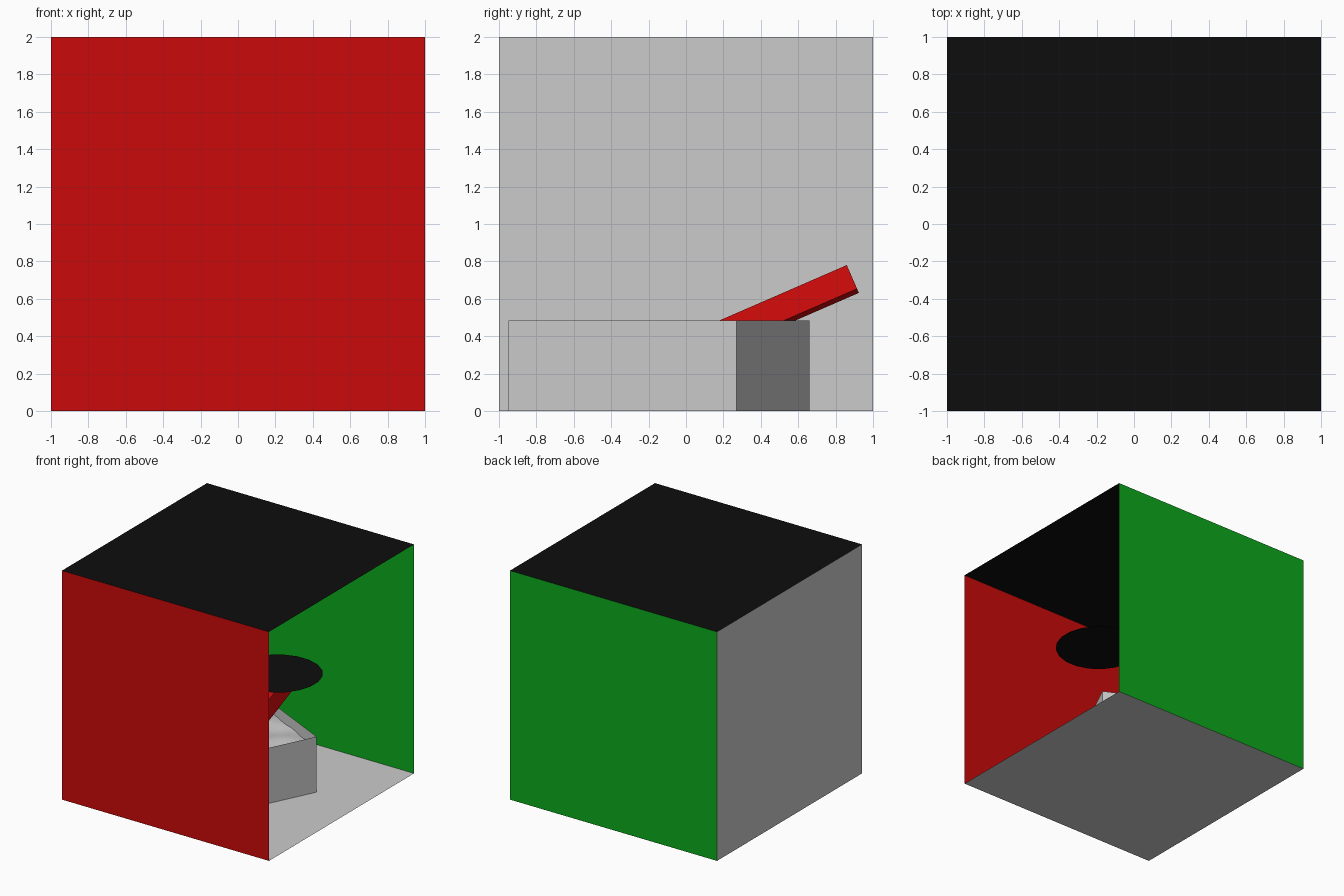
import bpy, bmesh
from math import sin, cos, pi, radians
from mathutils import Vector, Matrix

if "Cube" in bpy.data.objects:
    bpy.data.objects.remove(bpy.data.objects["Cube"])


def material(name, rgb):
    m = bpy.data.materials.new(name)
    m.diffuse_color = (*rgb, 1)
    m.use_nodes = True
    m.node_tree.nodes["Principled BSDF"].inputs["Base Color"].default_value = m.diffuse_color
    return m


RED = material("red", (0.6, 0.003, 0.003))
GREEN = material("green", (0.004, 0.4, 0.012))
BLACK = material("black", (0.004, 0.004, 0.004))


def finish(name, bm, mat=None):
    me = bpy.data.meshes.new(name)
    bm.to_mesh(me)
    bm.free()
    ob = bpy.data.objects.new(name, me)
    bpy.context.collection.objects.link(ob)
    if mat:
        me.materials.append(mat)
    return ob


def panel(name, centre, normal, mat=None):
    """Flat 2 x 2 sheet facing along normal."""
    bm = bmesh.new()
    turn = Vector((0, 0, 1)).rotation_difference(Vector(normal)).to_matrix().to_4x4()
    bmesh.ops.create_grid(bm, x_segments=1, y_segments=1, size=1,
                          matrix=Matrix.Translation(centre) @ turn)
    finish(name, bm, mat)


# Room: five thin sheets, open on the right
panel("floor", (0, 0, 0), (0, 0, 1))
panel("ceiling", (0, 0, 2), (0, 0, -1), BLACK)
panel("left_wall", (-1, 0, 1), (1, 0, 0))
panel("front_wall", (0, -1, 1), (0, 1, 0), RED)
panel("back_wall", (0, 1, 1), (0, -1, 0), GREEN)

# Hanging lamp disc
bm = bmesh.new()
bmesh.ops.create_circle(bm, cap_ends=True, segments=20, radius=0.357,
                        matrix=Matrix.Translation((0.385, 0, 1.09)) @ Matrix.Rotation(pi / 20, 4, 'Z'))
finish("lamp_disc", bm, BLACK)

# Open tank, set at an angle on the floor
corner = Vector((0.57, 0.27, 0))
side = Vector((-0.592, -1.22, 0))
end = Vector((-0.805, 0.39, 0))
up = Vector((0, 0, 0.485))
bm = bmesh.new()
base = [bm.verts.new(p) for p in (corner, corner + end, corner + end + side, corner + side)]
rim = [bm.verts.new(v.co + up) for v in base]
for i in range(4):
    j = (i + 1) % 4
    bm.faces.new((base[i], base[j], rim[j], rim[i]))
bmesh.ops.recalc_face_normals(bm, faces=bm.faces[:])
finish("tank", bm)

# Rippled water surface inside the tank
bm = bmesh.new()
bmesh.ops.create_grid(bm, x_segments=40, y_segments=56, size=0.5)
for v in bm.verts:
    p = corner + end * (v.co.x + 0.5) + side * (v.co.y + 0.5)
    ripple = 0.010 * sin(24 * p.x + 5 * p.y) + 0.007 * sin(17 * p.y - 9 * p.x)
    v.co = Vector((p.x, p.y, 0.39 + ripple))
bmesh.ops.recalc_face_normals(bm, faces=bm.faces[:])
for f in bm.faces:
    if f.normal.z < 0:
        f.normal_flip()
    f.smooth = True
finish("water", bm)

# Square stick leaning over the tank edge into the water
slope, roll, length, thick = radians(23.5), radians(10), 1.3, 0.14
along = Vector((0, cos(slope), sin(slope)))
lift = Vector((0, -sin(slope), cos(slope)))
across = Vector((cos(roll), 0, 0)) + lift * sin(roll)
top = across.cross(along)
axes = Matrix((across * thick, along * length, top * thick)).transposed().to_4x4()
centre = Vector((-0.06, 0.892, 0.706)) - along * length / 2
bm = bmesh.new()
bmesh.ops.create_cube(bm, size=1, matrix=Matrix.Translation(centre) @ axes)
finish("stick", bm, RED)
